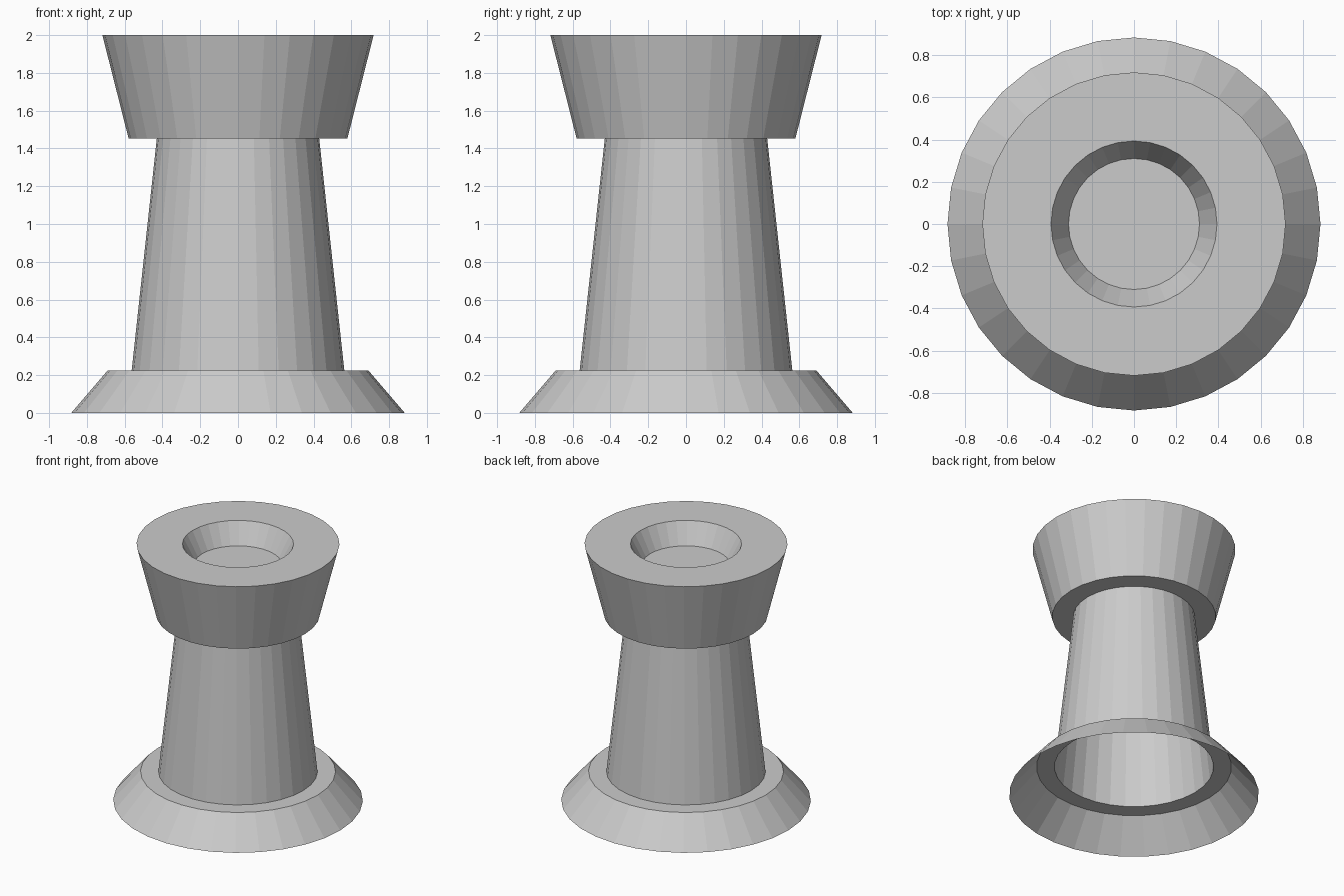
import bpy, bmesh
from math import cos, sin, tau

if "Cube" in bpy.data.objects:
    bpy.data.objects.remove(bpy.data.objects["Cube"])

SIDES = 32


def lathe(name, profile, cap_last=False):
    """Revolve (radius, height) points around z into a flat-shaded open shell."""
    bm = bmesh.new()
    rings = [[bm.verts.new((r * cos(tau * i / SIDES), r * sin(tau * i / SIDES), z))
              for i in range(SIDES)] for r, z in profile]
    for low, high in zip(rings, rings[1:]):
        for i in range(SIDES):
            j = (i + 1) % SIDES
            bm.faces.new((low[i], low[j], high[j], high[i]))
    if cap_last:
        bm.faces.new(rings[-1])
    mesh = bpy.data.meshes.new(name)
    bm.to_mesh(mesh)
    bm.free()
    obj = bpy.data.objects.new(name, mesh)
    bpy.context.collection.objects.link(obj)
    return obj


# Flared foot, open underneath, with its flat ledge
lathe("base", [(0.883, 0), (0.69, 0.225), (0.563, 0.225)])

# Tapered hollow column
lathe("column", [(0.563, 0.225), (0.43, 1.452)])

# Widening head: underside, outer wall, top rim and shallow dish
lathe("head", [(0.43, 1.452), (0.579, 1.452), (0.718, 2.0),
               (0.393, 2.0), (0.31, 1.84)], cap_last=True)
